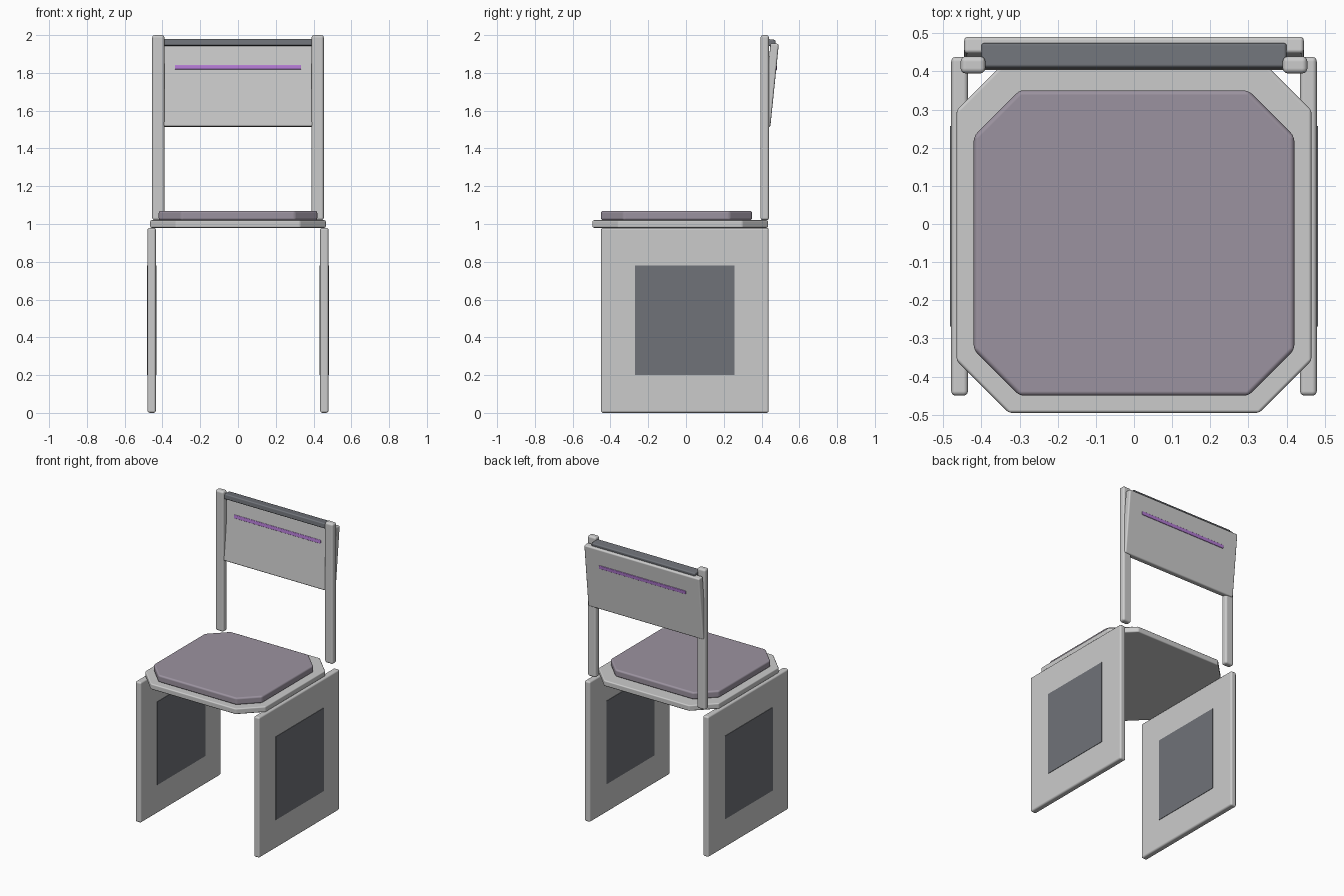
import bpy, bmesh
from mathutils import Matrix

if "Cube" in bpy.data.objects:
    bpy.data.objects.remove(bpy.data.objects["Cube"])

TILT = -0.102  # backward lean of the backrest


def material(name, rgb):
    m = bpy.data.materials.new(name)
    m.diffuse_color = (*rgb, 1)
    m.use_nodes = True
    m.node_tree.nodes["Principled BSDF"].inputs["Base Color"].default_value = m.diffuse_color
    return m


dark = material("dark_grey", (0.16, 0.17, 0.19))
mauve = material("mauve_fabric", (0.33, 0.29, 0.35))
purple = material("purple_trim", (0.45, 0.2, 0.65))


def finish(name, bm, bevel, mat):
    mesh = bpy.data.meshes.new(name)
    bmesh.ops.recalc_face_normals(bm, faces=bm.faces)
    bm.to_mesh(mesh)
    bm.free()
    ob = bpy.data.objects.new(name, mesh)
    bpy.context.collection.objects.link(ob)
    if mat:
        mesh.materials.append(mat)
    if bevel:
        mod = ob.modifiers.new("soft_edges", 'BEVEL')
        mod.width, mod.segments = bevel, 3
        mod.limit_method = 'ANGLE'
        mod.harden_normals = True
    bpy.ops.object.select_all(action='DESELECT')
    bpy.context.view_layer.objects.active = ob
    ob.select_set(True)
    bpy.ops.object.shade_smooth_by_angle()
    return ob


def box(name, center, size, bevel=0.0, mat=None, tilt=0.0):
    bm = bmesh.new()
    bmesh.ops.create_cube(bm, size=1, matrix=Matrix.Diagonal((*size, 1)))
    ob = finish(name, bm, bevel, mat)
    ob.location = center
    ob.rotation_euler.x = tilt
    return ob


def octagon_slab(name, hx, y0, y1, cut, z0, z1, bevel, mat=None):
    outline = [(hx, y0 + cut), (hx, y1 - cut), (hx - cut, y1), (cut - hx, y1),
               (-hx, y1 - cut), (-hx, y0 + cut), (cut - hx, y0), (hx - cut, y0)]
    bm = bmesh.new()
    low, high = ([bm.verts.new((x, y, z)) for x, y in outline] for z in (z0, z1))
    bm.faces.new(low[::-1])
    bm.faces.new(high)
    for i in range(8):
        bm.faces.new((low[i - 1], low[i], high[i], high[i - 1]))
    return finish(name, bm, bevel, mat)


# Side panel legs with dark inlays, and back posts
for side, s in (("left", -1), ("right", 1)):
    box(side + "_leg_panel", (s * 0.457, -0.006, 0.49), (0.044, 0.888, 0.98), 0.012)
    box(side + "_leg_inlay", (s * 0.457, -0.006, 0.49), (0.05, 0.526, 0.58), 0, dark)
    box(side + "_back_post", (s * 0.422, 0.417, 1.51), (0.065, 0.045, 0.98), 0.014)

# Seat board and cushion
octagon_slab("seat", 0.465, -0.495, 0.435, 0.137, 0.98, 1.02, 0.008)
octagon_slab("cushion", 0.42, -0.45, 0.35, 0.12, 1.02, 1.07, 0.012, mauve)

# Leaning backrest, top rail and trim strip
box("backrest", (0, 0.447, 1.735), (0.89, 0.044, 0.444), 0.01, None, TILT)
box("top_rail", (0, 0.441, 1.96), (0.80, 0.065, 0.036), 0.008, dark, TILT)
box("trim_strip", (0, 0.457, 1.828), (0.67, 0.05, 0.025), 0.004, purple, TILT)
